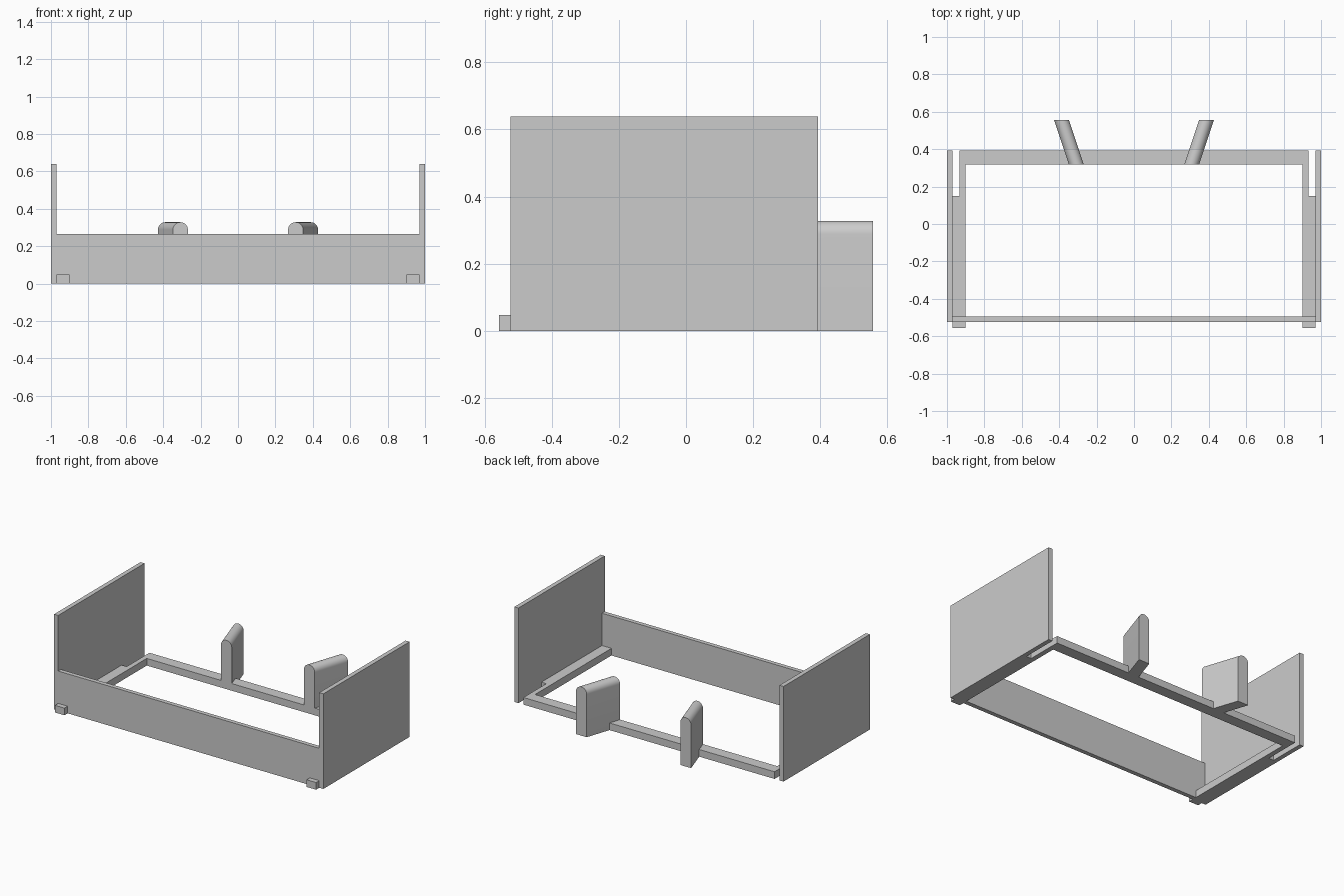
import bpy, bmesh, math
from mathutils import Vector

if "Cube" in bpy.data.objects:
    bpy.data.objects.remove(bpy.data.objects["Cube"])

grey = bpy.data.materials.new("light_grey")
grey.diffuse_color = (0.6, 0.6, 0.6, 1)
grey.use_nodes = True
grey.node_tree.nodes["Principled BSDF"].inputs["Base Color"].default_value = grey.diffuse_color


def prism(name, profile, sweep):
    """Closed 3D profile swept along a vector."""
    bm = bmesh.new()
    face = bm.faces.new([bm.verts.new(p) for p in profile])
    res = bmesh.ops.extrude_face_region(bm, geom=[face], use_keep_orig=True)
    verts = [g for g in res["geom"] if isinstance(g, bmesh.types.BMVert)]
    bmesh.ops.translate(bm, verts=verts, vec=Vector(sweep))
    bmesh.ops.recalc_face_normals(bm, faces=bm.faces)
    mesh = bpy.data.meshes.new(name)
    bm.to_mesh(mesh)
    bm.free()
    mesh.materials.append(grey)
    obj = bpy.data.objects.new(name, mesh)
    bpy.context.collection.objects.link(obj)
    return obj


def box(name, x0, x1, y0, y1, z0, z1):
    return prism(name, [(x0, y0, z0), (x1, y0, z0), (x1, y1, z0), (x0, y1, z0)],
                 (0, 0, z1 - z0))


FRONT, BACK, END = -0.523, 0.393, 0.557

# Front wall between the side panels
box("front_wall", -0.97, 0.97, FRONT, -0.494, 0, 0.265)

# U-shaped base frame: notched side rails, rear bar and protruding front feet
half = [(0.90, 0.317), (0.90, -END), (0.97, -END), (0.97, 0.15),
        (0.933, 0.15), (0.933, BACK)]
outline = half + [(-x, y) for x, y in reversed(half)]
prism("base_frame", [(x, y, 0) for x, y in outline], (0, 0, 0.048))

for side, label in ((-1, "left"), (1, "right")):
    # Tall side panel
    box(label + "_side_panel", side * 0.97, side * 1.0, FRONT, BACK, 0, 0.639)

    # Slanted rear support with a rounded top
    cx, r, top = side * 0.308, 0.04, 0.328
    arch = [(cx - r, 0.317, 0), (cx + r, 0.317, 0)]
    arch += [(cx + r * math.cos(math.pi * i / 24), 0.317,
              top - r + r * math.sin(math.pi * i / 24)) for i in range(25)]
    support = prism(label + "_rear_support", arch, (side * 0.08, END - 0.317, 0))
    bpy.ops.object.select_all(action='DESELECT')
    support.select_set(True)
    bpy.context.view_layer.objects.active = support
    bpy.ops.object.shade_smooth_by_angle(angle=math.radians(30))
